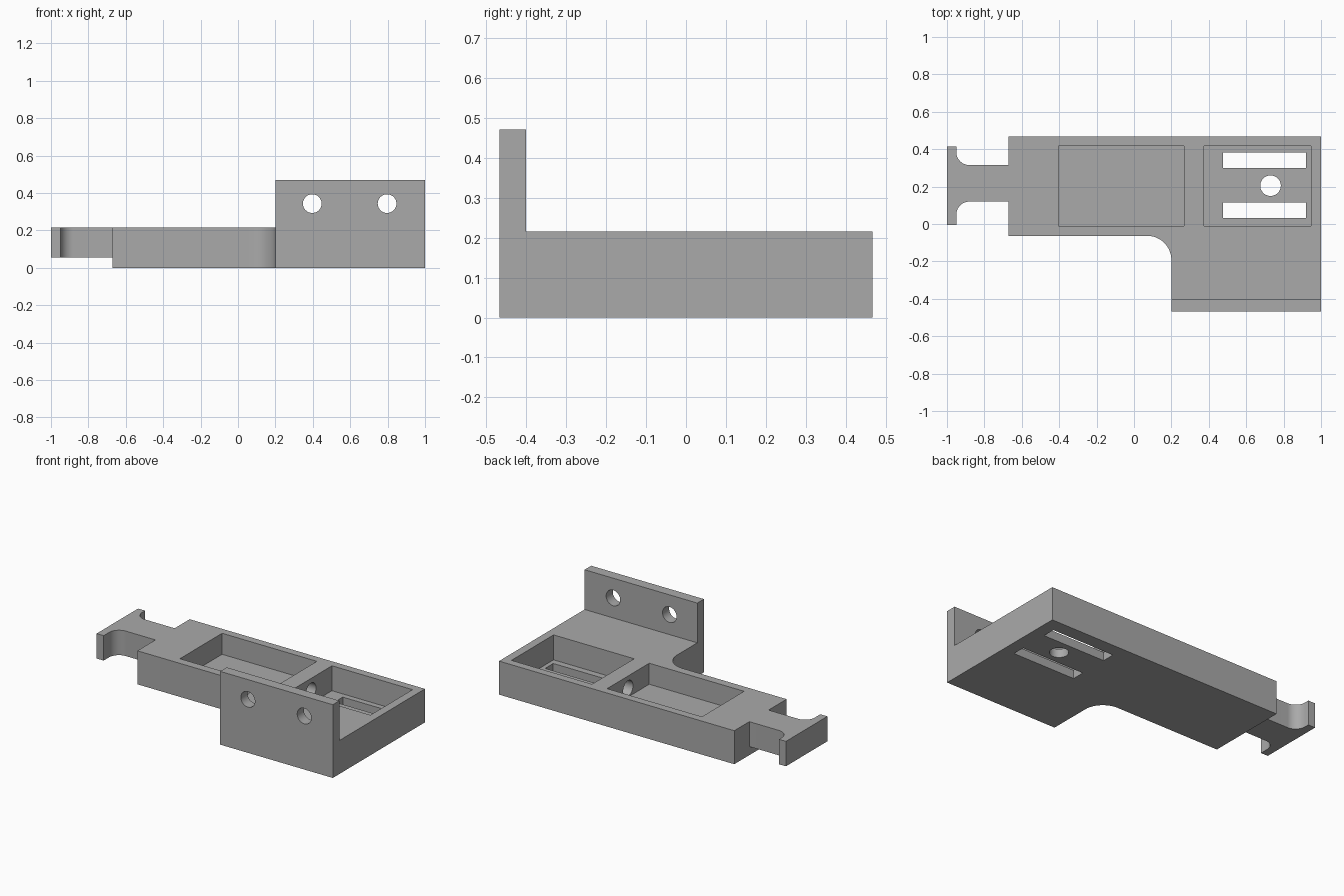
import bpy, bmesh, math
from mathutils import Matrix

old = bpy.data.objects.get("Cube")
if old:
    bpy.data.objects.remove(old)

grey = bpy.data.materials.new("plain grey")
grey.use_nodes = True
grey.diffuse_color = (0.4, 0.4, 0.4, 1)
grey.node_tree.nodes["Principled BSDF"].inputs["Base Color"].default_value = (0.4, 0.4, 0.4, 1)


def finish(name, bm):
    bmesh.ops.recalc_face_normals(bm, faces=bm.faces)
    mesh = bpy.data.meshes.new(name)
    bm.to_mesh(mesh)
    bm.free()
    mesh.materials.append(grey)
    ob = bpy.data.objects.new(name, mesh)
    bpy.context.collection.objects.link(ob)
    return ob


def arc(cx, cy, r, start, end, steps=12):
    angles = [math.radians(start + (end - start) * i / steps) for i in range(steps + 1)]
    return [(cx + r * math.cos(a), cy + r * math.sin(a)) for a in angles]


def prism(name, outline, z0, z1):
    bm = bmesh.new()
    face = bm.faces.new([bm.verts.new((x, y, z0)) for x, y in outline])
    # Extrude a copy so the bottom face stays and the solid is closed
    up = bmesh.ops.extrude_face_region(bm, geom=[face], use_keep_orig=True)["geom"]
    verts = [v for v in up if isinstance(v, bmesh.types.BMVert)]
    bmesh.ops.translate(bm, verts=verts, vec=(0, 0, z1 - z0))
    return finish(name, bm)


def block(name, x0, x1, y0, y1, z0, z1):
    return prism(name, [(x0, y0), (x1, y0), (x1, y1), (x0, y1)], z0, z1)


def drill(name, centre, radius, length, axis):
    turn = {"X": Matrix.Rotation(math.pi / 2, 4, "Y"),
            "Y": Matrix.Rotation(math.pi / 2, 4, "X"),
            "Z": Matrix.Identity(4)}[axis]
    bm = bmesh.new()
    bmesh.ops.create_cone(bm, cap_ends=True, segments=40, radius1=radius, radius2=radius,
                          depth=length, matrix=Matrix.Translation(centre) @ turn)
    return finish(name, bm)


def combine(target, tool, operation):
    mod = target.modifiers.new(operation.lower(), "BOOLEAN")
    mod.operation, mod.solver, mod.object = operation, "EXACT", tool
    bpy.context.view_layer.objects.active = target
    bpy.ops.object.modifier_apply(modifier=mod.name)
    bpy.data.objects.remove(tool)


TOP, BACK, FRONT = 0.215, 0.467, -0.467

# L-shaped base with a rounded inner corner
base = prism("mounting_bracket",
             [(-0.67, BACK), (-0.67, -0.063)] + arc(0.07, -0.193, 0.13, 90, 0)
             + [(0.2, FRONT), (1, FRONT), (1, BACK)], 0, TOP)

# Upright flange along the front edge
combine(base, block("flange", 0.2, 1, FRONT, -0.4, 0.1, 0.47), "UNION")

# T-shaped end tongue with rounded necks
tongue = prism("tongue",
               [(-0.6, 0.12)] + arc(-0.88, 0.05, 0.07, 90, 180)
               + [(-0.95, -0.005), (-1, -0.005), (-1, 0.415), (-0.95, 0.415)]
               + arc(-0.88, 0.385, 0.07, 180, 270) + [(-0.6, 0.315)], 0.055, TOP)
combine(base, tongue, "UNION")

# Two open pockets in the top
combine(base, block("large_pocket", -0.405, 0.268, -0.01, 0.417, 0.08, 0.4), "DIFFERENCE")
combine(base, block("small_pocket", 0.375, 0.947, -0.01, 0.417, 0.055, 0.4), "DIFFERENCE")

# Slots and centre hole through the small pocket floor
for y in (0.073, 0.34):
    combine(base, block("slot", 0.477, 0.92, y - 0.041, y + 0.041, -0.1, 0.15), "DIFFERENCE")
combine(base, drill("floor_hole", (0.73, 0.205, 0.04), 0.055, 0.2, "Z"), "DIFFERENCE")

# Hole through the wall between the pockets
combine(base, drill("wall_hole", (0.32, 0.205, 0.135), 0.05, 0.2, "X"), "DIFFERENCE")

# Flange bolt holes
for x in (0.397, 0.797):
    combine(base, drill("bolt_hole", (x, -0.43, 0.343), 0.05, 0.2, "Y"), "DIFFERENCE")

base.select_set(True)
bpy.context.view_layer.objects.active = base
bpy.ops.object.shade_smooth_by_angle(angle=math.radians(30))
